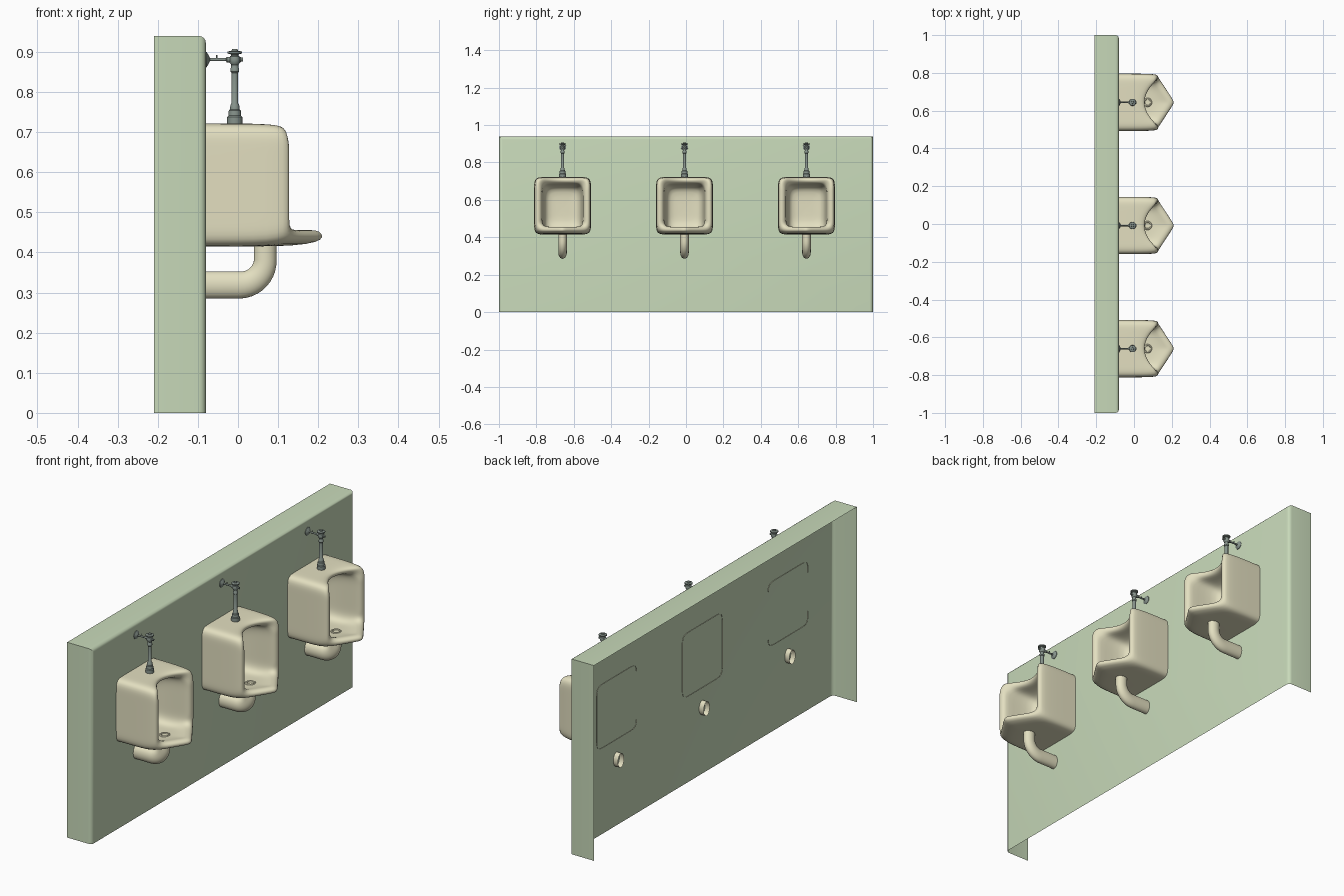
import bpy, bmesh, math

if "Cube" in bpy.data.objects:
    bpy.data.objects.remove(bpy.data.objects["Cube"])

CENTRES = (-0.66, -0.008, 0.644)


def material(name, rgb):
    m = bpy.data.materials.new(name)
    m.diffuse_color = (*rgb, 1)
    m.use_nodes = True
    m.node_tree.nodes["Principled BSDF"].inputs["Base Color"].default_value = m.diffuse_color
    return m


GREEN = material("wall_green", (0.58, 0.70, 0.49))
CREAM = material("cream_ceramic", (0.77, 0.74, 0.53))
METAL = material("dark_metal", (0.24, 0.29, 0.26))


def finish(bm, name, mat, angle=40):
    bmesh.ops.recalc_face_normals(bm, faces=bm.faces[:])
    me = bpy.data.meshes.new(name)
    bm.to_mesh(me)
    bm.free()
    me.materials.append(mat)
    ob = bpy.data.objects.new(name, me)
    bpy.context.collection.objects.link(ob)
    bpy.ops.object.select_all(action='DESELECT')
    bpy.context.view_layer.objects.active = ob
    ob.select_set(True)
    bpy.ops.object.shade_smooth_by_angle(angle=math.radians(angle))
    return ob


def skin(bm, rings, cap_start=False, cap_end=False):
    """Bridge closed rings of equal point count."""
    vs = [[bm.verts.new(p) for p in r] for r in rings]
    for a, b in zip(vs, vs[1:]):
        for i in range(len(a)):
            j = (i + 1) % len(a)
            bm.faces.new((a[i], a[j], b[j], b[i]))
    if cap_start:
        bm.faces.new(vs[0][::-1])
    if cap_end:
        bm.faces.new(vs[-1])


def lathe(bm, profile, origin, axis='z', n=20):
    """Turn (radius, height) pairs about the z or x axis."""
    ox, oy, oz = origin
    rings = []
    for r, h in profile:
        ring = []
        for i in range(n):
            a = math.tau * i / n
            c, s = r * math.cos(a), r * math.sin(a)
            ring.append((ox + c, oy + s, oz + h) if axis == 'z' else (ox + h, oy + c, oz + s))
        rings.append(ring)
    skin(bm, rings, True, True)


def smooth(a, b, t):
    t = min(1, max(0, (t - a) / (b - a)))
    return t * t * (3 - 2 * t)


# Wall: shell open at the back and underneath, rounded front edges
bm = bmesh.new()
bmesh.ops.create_cube(bm, size=1)
for v in bm.verts:
    v.co = (-0.145 + v.co.x * 0.13, v.co.y * 2, 0.47 + v.co.z * 0.94)
bm.normal_update()
bmesh.ops.delete(bm, geom=[f for f in bm.faces if f.normal.x < -0.9 or f.normal.z < -0.9], context='FACES')
front = [e for e in bm.edges if len(e.link_faces) == 2 and all(v.co.x > -0.1 for v in e.verts)]
bmesh.ops.bevel(bm, geom=front, offset=0.018, segments=4, profile=0.5, affect='EDGES')
finish(bm, "wall", GREEN)


# Basin: rounded-rectangle rings from the wall, over the rim, into the bowl
def rim_front(y, v):
    top, bot = smooth(0.7, 0.97, v), smooth(-0.6, -0.97, v)
    x = 0.129 - 0.006 * top
    x -= 0.066 * top * max(0, 1 - (y / 0.12) ** 2)
    x += 0.086 * bot * max(0, 1.06 - math.hypot(y / 0.13, 0.06))
    return x, bot


def basin_ring(hy, zt, zb, n, t=1, back=-0.082, off=0, lip_off=0, count=64):
    ring = []
    for i in range(count):
        a = math.tau * i / count
        c, s = math.cos(a), math.sin(a)
        r = (abs(c) ** n + abs(s) ** n) ** (-1 / n)
        y, v = hy * r * c, r * s
        f, bot = rim_front(y, v)
        x = back + (f - back) * t - off - lip_off * bot
        ring.append((x, y, (zt + zb) / 2 + (zt - zb) / 2 * v))
    return ring


bm = bmesh.new()
skin(bm, [
    basin_ring(0.152, 0.722, 0.415, 14, t=0),
    basin_ring(0.152, 0.722, 0.415, 14, t=0.4),
    basin_ring(0.151, 0.721, 0.416, 14, t=0.75),
    basin_ring(0.148, 0.718, 0.426, 13, off=0.013),
    basin_ring(0.141, 0.711, 0.438, 12, off=0.001),
    basin_ring(0.128, 0.701, 0.453, 10, off=0.001, lip_off=0.006),
    basin_ring(0.114, 0.690, 0.458, 8, off=0.008, lip_off=0.026),
    basin_ring(0.109, 0.685, 0.449, 7, off=0.026, lip_off=0.032),
    basin_ring(0.106, 0.681, 0.438, 7, t=0.5, back=-0.05),
    basin_ring(0.097, 0.668, 0.438, 6, t=0.12, back=-0.05),
    basin_ring(0.078, 0.645, 0.460, 5, t=0, back=-0.05),
    basin_ring(0.030, 0.590, 0.520, 3, t=0, back=-0.052),
], cap_end=True)
basin = finish(bm, "basin", CREAM, 80)
sub = basin.modifiers.new("smooth", 'SUBSURF')
sub.levels = sub.render_levels = 1

# Drain: raised ring with a shallow recess on the bowl floor
bm = bmesh.new()
lathe(bm, [(0.024, 0.428), (0.024, 0.441), (0.021, 0.444), (0.016, 0.444), (0.014, 0.439)],
      (0.072, 0, 0), n=24)
drain = finish(bm, "drain", CREAM)

# Waste pipe: flattened tube swept from the wall round to the basin underside
path = [(-0.105, 0.319, 0, 0.034), (-0.04, 0.319, 0, 0.034)]
for k in range(11):
    a = math.pi / 2 * k / 10
    path.append((0.005 + 0.063 * math.sin(a), 0.382 - 0.063 * math.cos(a), a, 0.034 - 0.006 * k / 10))
path.append((0.068, 0.425, math.pi / 2, 0.028))
rings = []
for x, z, a, r in path:
    ring = []
    for i in range(24):
        b = math.tau * i / 24
        d = r * math.sin(b)
        ring.append((x - d * math.sin(a), 0.023 * math.cos(b), z + d * math.cos(a)))
    rings.append(ring)
bm = bmesh.new()
skin(bm, rings)
pipe = finish(bm, "waste_pipe", CREAM)

# Flush valve: turned riser, side stem and wall flange
bm = bmesh.new()
lathe(bm, [(0.019, 0.715), (0.019, 0.738), (0.016, 0.741), (0.015, 0.754), (0.012, 0.757),
           (0.011, 0.768), (0.0085, 0.772), (0.0085, 0.848), (0.011, 0.851), (0.011, 0.858),
           (0.009, 0.861), (0.009, 0.868), (0.013, 0.873), (0.014, 0.881), (0.012, 0.889),
           (0.009, 0.891), (0.009, 0.894), (0.018, 0.896), (0.018, 0.901), (0.008, 0.903),
           (0.007, 0.907)], (-0.008, 0, 0))
lathe(bm, [(0.020, -0.083), (0.019, -0.078), (0.010, -0.073), (0.004, -0.070), (0.004, -0.030),
           (0.007, -0.028), (0.007, 0.006), (0.005, 0.008), (0.005, 0.013)],
      (0, 0, 0.881), axis='x')
lathe(bm, [(0.002, 0.881), (0.002, 0.893)], (-0.053, 0, 0), n=8)
valve = finish(bm, "flush_valve", METAL, 35)

# Repeat every fixture along the wall
for part in (basin, drain, pipe, valve):
    for y in CENTRES[1:]:
        twin = part.copy()
        twin.location.y = y
        bpy.context.collection.objects.link(twin)
    part.location.y = CENTRES[0]
